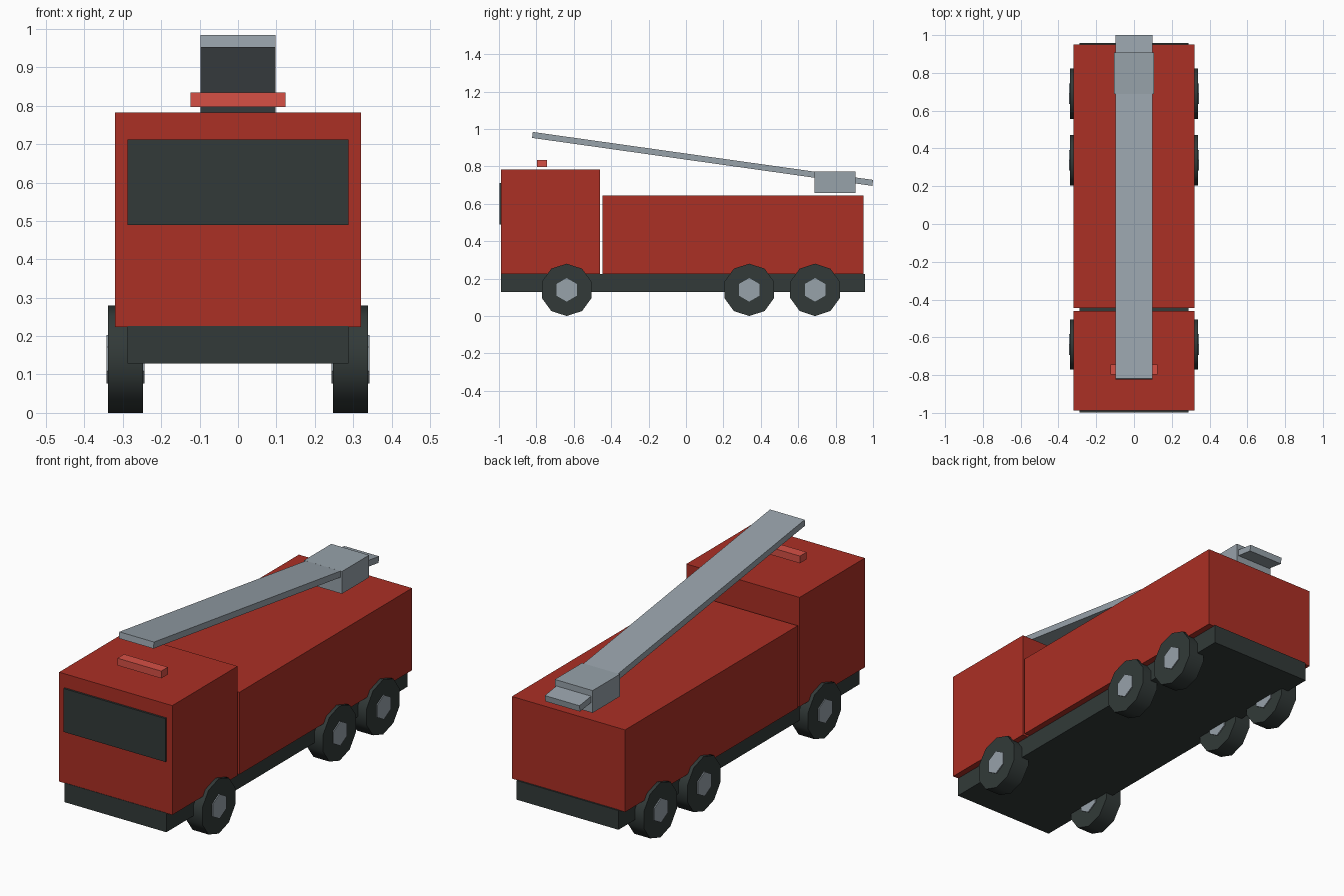
import bpy, bmesh, math
from mathutils import Matrix

cube = bpy.data.objects.get("Cube")
if cube:
    bpy.data.objects.remove(cube, do_unlink=True)


def material(name, rgb):
    m = bpy.data.materials.new(name)
    m.use_nodes = True
    m.diffuse_color = (*rgb, 1)
    m.node_tree.nodes["Principled BSDF"].inputs["Base Color"].default_value = (*rgb, 1)
    return m


RED = material("body red", (0.41, 0.029, 0.018))
LIGHT_RED = material("beacon red", (0.67, 0.08, 0.06))
DARK = material("dark rubber", (0.032, 0.042, 0.04))
GREY = material("metal grey", (0.31, 0.36, 0.40))


def finish(name, bm, mat):
    bmesh.ops.recalc_face_normals(bm, faces=bm.faces)
    mesh = bpy.data.meshes.new(name)
    bm.to_mesh(mesh)
    bm.free()
    mesh.materials.append(mat)
    ob = bpy.data.objects.new(name, mesh)
    bpy.context.collection.objects.link(ob)
    return ob


def box(name, half_width, y0, y1, z0, z1, mat):
    """Box centred on x, spanning the given y and z ranges."""
    bm = bmesh.new()
    bmesh.ops.create_cube(bm, size=1, matrix=Matrix.Diagonal((2 * half_width, y1 - y0, z1 - z0, 1)))
    ob = finish(name, bm, mat)
    ob.location = (0, (y0 + y1) / 2, (z0 + z1) / 2)
    return ob


def disc(name, sides, radius, width, location, mat, smooth):
    """Prism along x with one corner pointing straight up."""
    bm = bmesh.new()
    ring = []
    for i in range(sides):
        a = 2 * math.pi * i / sides
        ring.append(bm.verts.new((-width / 2, radius * math.sin(a), radius * math.cos(a))))
    cap = bm.faces.new(ring)
    out = bmesh.ops.extrude_face_region(bm, geom=[cap], use_keep_orig=True)
    moved = [v for v in out["geom"] if isinstance(v, bmesh.types.BMVert)]
    bmesh.ops.translate(bm, verts=moved, vec=(width, 0, 0))
    # round tread, sharp rims
    for f in bm.faces:
        f.smooth = smooth and len(f.verts) == 4
        if len(f.verts) != 4:
            for e in f.edges:
                e.smooth = False
    finish(name, bm, mat).location = location


# Chassis, cab and rear body
box("chassis", 0.288, -0.99, 0.957, 0.128, 0.226, DARK)
box("cab", 0.32, -0.988, -0.46, 0.224, 0.783, RED)
box("windscreen", 0.288, -0.998, -0.985, 0.49, 0.712, DARK)
box("rear_body", 0.32, -0.446, 0.949, 0.224, 0.644, RED)
box("light_bar", 0.124, -0.797, -0.743, 0.797, 0.834, LIGHT_RED)

# Ladder on its mount, rising toward the cab
box("ladder_mount", 0.107, 0.687, 0.907, 0.658, 0.772, GREY)
ladder = box("ladder", 0.098, -0.83, 1.007, 0.824, 0.856, GREY)
ladder.rotation_euler.x = -0.14

# Wheels and hubs, one front axle and two rear axles
for axle, y in (("front", -0.638), ("middle", 0.338), ("rear", 0.69)):
    for side, sx in (("left", 1), ("right", -1)):
        place = (sx * 0.293, y, 0.14)
        disc(f"{axle}_{side}_wheel", 10, 0.14, 0.09, place, DARK, True)
        disc(f"{axle}_{side}_hub", 6, 0.063, 0.1, place, GREY, False)
